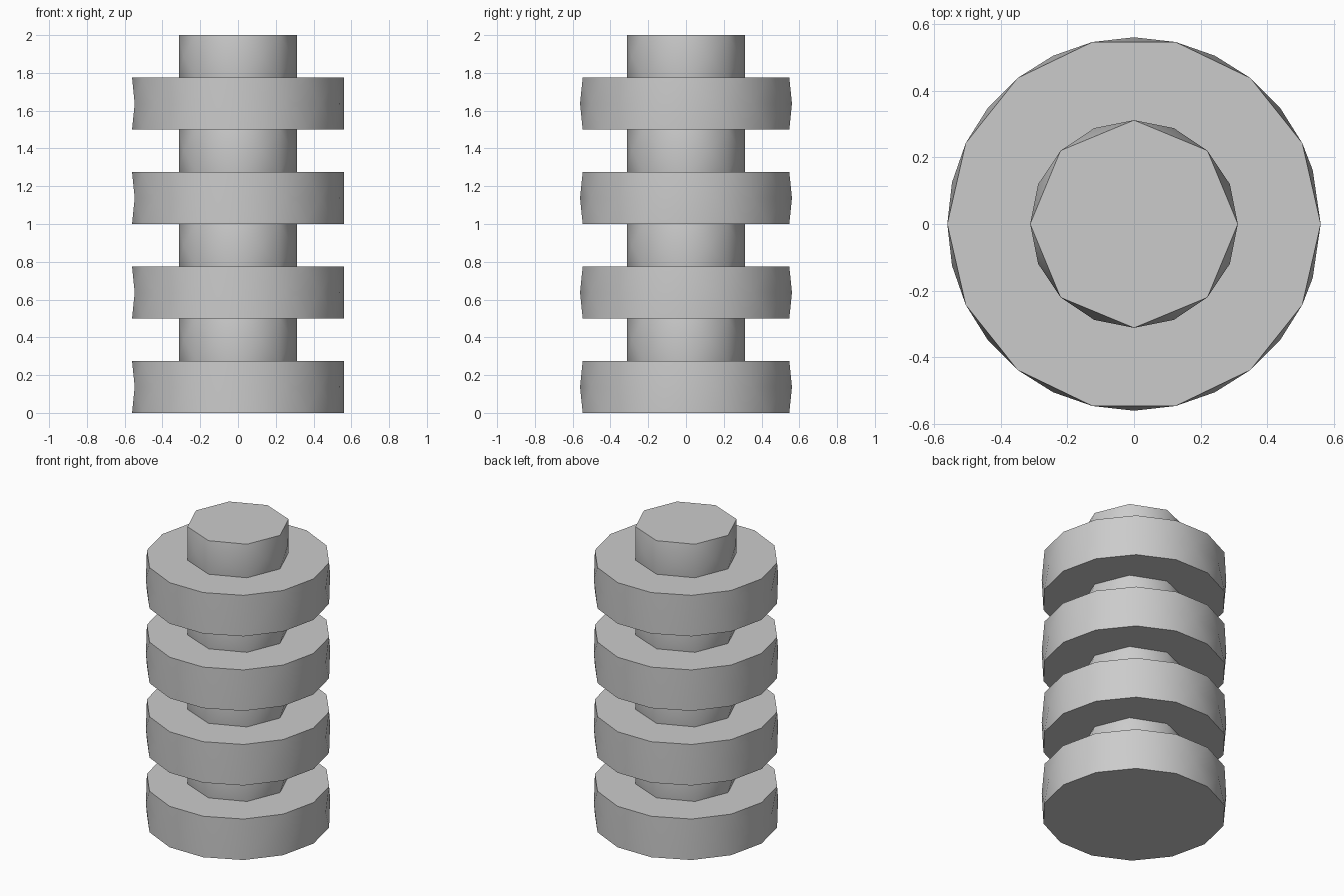
import bpy
import bmesh
from math import cos, sin, tau, radians

cube = bpy.data.objects.get("Cube")
if cube:
    bpy.data.objects.remove(cube)

GREY = (0.6, 0.6, 0.6, 1.0)
grey = bpy.data.materials.new("plain grey")
grey.use_nodes = True
grey.diffuse_color = GREY
grey.node_tree.nodes["Principled BSDF"].inputs["Base Color"].default_value = GREY


def drum(name, radius, sides, z0, z1, upright, seam_shift=0.0, bottom=True, top=True):
    """Faceted drum whose wall has one extra point in the middle of each side.
    upright(i) is true where corner i keeps a vertical edge."""
    bm = bmesh.new()

    def ring(offset, z, shift=0.0):
        verts = []
        for i in range(sides):
            a = tau * (i + offset) / sides
            if i == 0:
                a += shift
            elif i == sides - 1:
                a -= shift
            verts.append(bm.verts.new((radius * cos(a), radius * sin(a), z)))
        return verts

    b = ring(0, z0)
    t = ring(0, z1)
    m = ring(0.5, (z0 + z1) / 2, seam_shift)

    for i in range(sides):
        j = (i + 1) % sides
        bm.faces.new((t[i], m[i], t[j]))
        bm.faces.new((b[i], b[j], m[i]))
        if upright(i):
            bm.faces.new((t[i], m[i - 1], b[i]))
            bm.faces.new((t[i], b[i], m[i]))
        else:
            bm.faces.new((t[i], m[i - 1], m[i]))
            bm.faces.new((b[i], m[i], m[i - 1]))
    if top:
        bm.faces.new(t)
    if bottom:
        bm.faces.new(b[::-1])

    mesh = bpy.data.meshes.new(name)
    bm.to_mesh(mesh)
    bm.free()
    mesh.materials.append(grey)
    obj = bpy.data.objects.new(name, mesh)
    bpy.context.collection.objects.link(obj)
    bpy.ops.object.select_all(action="DESELECT")
    obj.select_set(True)
    bpy.context.view_layer.objects.active = obj
    bpy.ops.object.shade_smooth_by_angle(angle=radians(30))
    return obj


# Four wide discs, each with a narrow shaft section on top
PITCH, DISC_HEIGHT, COUNT = 0.5, 0.275, 4
for k in range(COUNT):
    z = k * PITCH
    drum(f"disc_{k + 1}", 0.561, 14, z, z + DISC_HEIGHT,
         upright=lambda i: i == 0, seam_shift=radians(4))
    drum(f"shaft_section_{k + 1}", 0.312, 8, z + DISC_HEIGHT, z + PITCH,
         upright=lambda i: True, bottom=False, top=(k == COUNT - 1))
